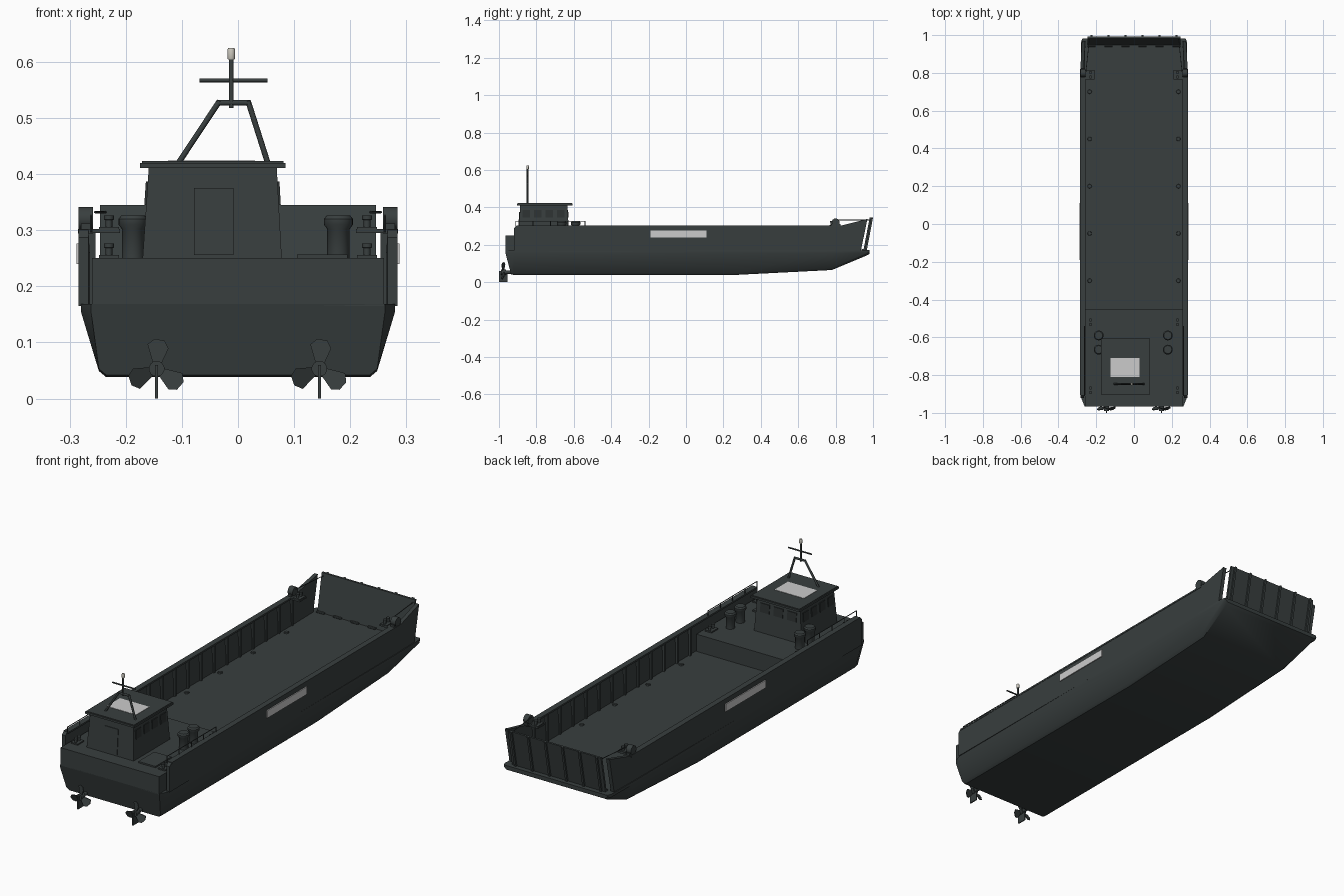
import bpy, bmesh, math
from mathutils import Vector, Matrix


def material(name, rgb):
    m = bpy.data.materials.new(name)
    m.diffuse_color = (*rgb, 1)
    return m


PAINT = material("dark_grey_green_paint", (0.040, 0.049, 0.049))
GLASS = material("dark_glass", (0.026, 0.032, 0.032))
MARK = material("pale_grey_marking", (0.60, 0.60, 0.60))
LAMP = material("lamp_glass", (0.58, 0.56, 0.50))


def finish(bm, name, mat=PAINT):
    bmesh.ops.recalc_face_normals(bm, faces=bm.faces)
    me = bpy.data.meshes.new(name)
    bm.to_mesh(me)
    bm.free()
    me.materials.append(mat)
    ob = bpy.data.objects.new(name, me)
    bpy.context.collection.objects.link(ob)
    return ob


def loft(name, rings, mat=PAINT):
    """Skin closed rings of equal length and cap both ends."""
    bm = bmesh.new()
    vs = [[bm.verts.new(p) for p in r] for r in rings]
    n = len(vs[0])
    for a, b in zip(vs, vs[1:]):
        for i in range(n):
            bm.faces.new((a[i], a[(i + 1) % n], b[(i + 1) % n], b[i]))
    bm.faces.new(vs[0])
    bm.faces.new(vs[-1])
    return finish(bm, name, mat)


def rect(x0, x1, y0, y1, z):
    return [(x0, y0, z), (x1, y0, z), (x1, y1, z), (x0, y1, z)]


def box(name, x0, x1, y0, y1, z0, z1, mat=PAINT):
    return loft(name, [rect(x0, x1, y0, y1, z0), rect(x0, x1, y0, y1, z1)], mat)


def rod(name, a, b, r, n=10, mat=PAINT):
    a, b = Vector(a), Vector(b)
    d = b - a
    bm = bmesh.new()
    rot = d.to_track_quat('Z', 'Y').to_matrix().to_4x4()
    bmesh.ops.create_cone(bm, cap_ends=True, segments=n, radius1=r, radius2=r, depth=d.length,
                          matrix=Matrix.Translation((a + b) / 2) @ rot)
    return finish(bm, name, mat)


def lathe(name, x, y, profile, n=20, mat=PAINT):
    return loft(name, [[(x + r * math.cos(2 * math.pi * i / n), y + r * math.sin(2 * math.pi * i / n), z)
                        for i in range(n)] for r, z in profile], mat)


# Lower hull: stations are y, bottom rake, keel z, bottom half width, top half width, top z
rings = []
for y, dy, zb, wb, wt, zt in [(-0.965, 0.03, 0.042, 0.235, 0.262, 0.168),
                              (-0.92, 0, 0.038, 0.235, 0.28, 0.168),
                              (0.25, 0, 0.038, 0.235, 0.28, 0.168),
                              (0.78, 0, 0.065, 0.235, 0.28, 0.168),
                              (0.965, 0, 0.142, 0.258, 0.28, 0.171),
                              (0.982, 0, 0.152, 0.26, 0.272, 0.171)]:
    half = [(wb, y + dy, zb), (wb + 0.013, y + dy * 0.9, zb + 0.011),
            (wt, y, max(0.155, zb + 0.014)), (wt, y, zt)]
    rings.append(half + [(-px, py, pz) for px, py, pz in reversed(half)])
loft("lower_hull", rings)

# Raised aft deck
box("aft_deck", -0.26, 0.26, -0.965, -0.45, 0.165, 0.25)

for s, side in ((1, "right"), (-1, "left")):
    # Side walls, with the bow end turned slightly inward
    prof = [(-0.92, 0.165), (-0.92, 0.287), (-0.907, 0.30), (0.82, 0.30), (0.97, 0.338), (0.935, 0.168)]
    loft(side + "_side_wall",
         [[(s * (x - (0.008 if y > 0.9 else 0)), y, z) for y, z in prof] for x in (0.266, 0.284)])
    box(side + "_wall_cap", *sorted((s * 0.258, s * 0.2855)), -0.905, 0.82, 0.294, 0.302)
    # Inner stiffeners
    for i in range(13):
        y = -0.40 + i * 0.098
        box(side + "_wall_rib", *sorted((s * 0.254, s * 0.267)), y - 0.005, y + 0.005, 0.168, 0.296)
    # Tie-down fittings on the cargo deck
    for i in range(5):
        lathe(side + "_deck_fitting", s * 0.235, -0.3 + i * 0.25, [(0.012, 0.167), (0.010, 0.173)], 8)
    # Pale plate on the hull side
    box(side + "_hull_marking", *sorted((s * 0.283, s * 0.2875)), -0.19, 0.11, 0.24, 0.276, MARK)
    # Bollards: two aft pairs and one pair on a bow shelf
    for y, z in ((-0.88, 0.25), (-0.52, 0.25), (0.79, 0.30)):
        box(side + "_bollard_base", s * 0.23 - 0.018, s * 0.23 + 0.018, y - 0.024, y + 0.024, z, z + 0.006)
        for dy in (-0.012, 0.012):
            lathe(side + "_bollard", s * 0.23, y + dy,
                  [(0.006, z), (0.006, z + 0.018), (0.009, z + 0.019), (0.009, z + 0.026)], 10)
    box(side + "_bow_shelf", *sorted((s * 0.21, s * 0.267)), 0.765, 0.815, 0.295, 0.302)
    # Ramp winch and cable
    rod(side + "_winch_drum", (s * 0.258, 0.80, 0.32), (s * 0.284, 0.80, 0.32), 0.021, 16)
    box(side + "_winch_foot", *sorted((s * 0.262, s * 0.28)), 0.775, 0.825, 0.296, 0.312)
    rod(side + "_ramp_cable", (s * 0.255, 0.80, 0.332), (s * 0.236, 0.983, 0.332), 0.002, 6)
    # Aft guard rail
    rod(side + "_rail_top", (s * 0.262, -0.91, 0.326), (s * 0.262, -0.54, 0.326), 0.002, 6)
    for i in range(5):
        y = -0.91 + i * 0.0925
        rod(side + "_rail_post", (s * 0.262, y, 0.296), (s * 0.262, y, 0.326), 0.002, 6)
    # Ventilators
    for y in (-0.59, -0.665):
        lathe(side + "_ventilator", 0.183 * s - 0.004, y,
              [(0.020, 0.25), (0.020, 0.302), (0.026, 0.31), (0.026, 0.32), (0.021, 0.326)])
    # Propeller, shaft and rudder
    cx, cz = s * 0.145, 0.053
    rod(side + "_propeller_shaft", (cx, -0.90, cz), (cx, -0.97, cz), 0.009)
    rod(side + "_propeller_hub", (cx, -0.962, cz), (cx, -0.99, cz), 0.014, 14)
    for a in (85, 205, 325):
        c, n = math.cos(math.radians(a)), math.sin(math.radians(a))
        blade = [(0.008, -0.007), (0.038, -0.018), (0.051, -0.010), (0.053, 0.008), (0.042, 0.020), (0.008, 0.007)]
        loft(side + "_propeller_blade",
             [[(cx + c * u - n * v, -0.977 + 0.45 * v + t, cz + n * u + c * v) for u, v in blade]
              for t in (-0.002, 0.002)])
    box(side + "_rudder", cx - 0.0025, cx + 0.0025, -1.0, -0.955, 0.0, 0.06)

# Bow ramp, leaning outward, with outer ribs and hinges
def leaning(name, x0, x1, off, t):
    loft(name, [rect(x0, x1, 0.948 + off, 0.948 + off + t, 0.168),
                rect(x0, x1, 0.982 + off, 0.982 + off + t, 0.345)])


leaning("bow_ramp", -0.246, 0.246, 0, 0.010)
for i in range(6):
    x = -0.225 + i * 0.09
    leaning("ramp_rib", x - 0.005, x + 0.005, 0.009, 0.009)
    rod("ramp_hinge", (x - 0.02, 0.944, 0.173), (x + 0.02, 0.944, 0.173), 0.006, 8)

# Wheelhouse, roof and roof marking
loft("wheelhouse", [rect(-0.170, 0.078, -0.897, -0.624, 0.25), rect(-0.159, 0.069, -0.886, -0.635, 0.412)])
box("wheelhouse_roof", -0.175, 0.085, -0.903, -0.606, 0.411, 0.420)
box("roof_top", -0.171, 0.081, -0.899, -0.610, 0.420, 0.423)
box("roof_marking", -0.125, 0.03, -0.81, -0.71, 0.4225, 0.4245, MARK)

# Door and windows as thin leaning plates
def lean_y(t):
    return -0.897 + 0.011 * (t - 0.25) / 0.162


loft("door", [rect(-0.078, -0.008, lean_y(z) - 0.003, lean_y(z) + 0.001, z) for z in (0.256, 0.375)])
for y in (-0.855, -0.793, -0.731, -0.669):
    for x, k, side in ((0.0785, -0.009, "right"), (-0.1705, 0.011, "left")):
        loft(side + "_window", [rect(x + k * f - 0.003, x + k * f + 0.003, y - 0.02, y + 0.02, z)
                                for z, f in ((0.345, 0.586), (0.387, 0.846))], GLASS)
for x in (-0.117, -0.046, 0.025):
    loft("forward_window", [rect(x - 0.024, x + 0.024, -0.624 - 0.011 * f - 0.003, -0.624 - 0.011 * f + 0.003, z)
                            for z, f in ((0.345, 0.586), (0.387, 0.846))], GLASS)

# Deck hatch beside the wheelhouse
box("deck_hatch", 0.105, 0.195, -0.90, -0.78, 0.249, 0.257)

# Mast on two splayed legs
MY = -0.847
rod("mast_left_leg", (-0.106, MY, 0.42), (-0.033, MY, 0.53), 0.005)
rod("mast_right_leg", (0.053, MY, 0.42), (0.018, MY, 0.53), 0.005)
rod("mast_bridge", (-0.037, MY, 0.527), (0.022, MY, 0.527), 0.005)
rod("mast_pole", (-0.012, MY, 0.518), (-0.012, MY, 0.607), 0.0045)
rod("mast_crossbar", (-0.069, MY, 0.567), (0.053, MY, 0.567), 0.0035)
lathe("mast_lamp", -0.012, MY, [(0.006, 0.604), (0.007, 0.607), (0.007, 0.621), (0.005, 0.625)], 12, LAMP)

# Smooth the round parts, keep hard edges flat
for ob in bpy.context.collection.objects:
    ob.select_set(True)
    bpy.context.view_layer.objects.active = ob
bpy.ops.object.shade_smooth_by_angle(angle=math.radians(38))
